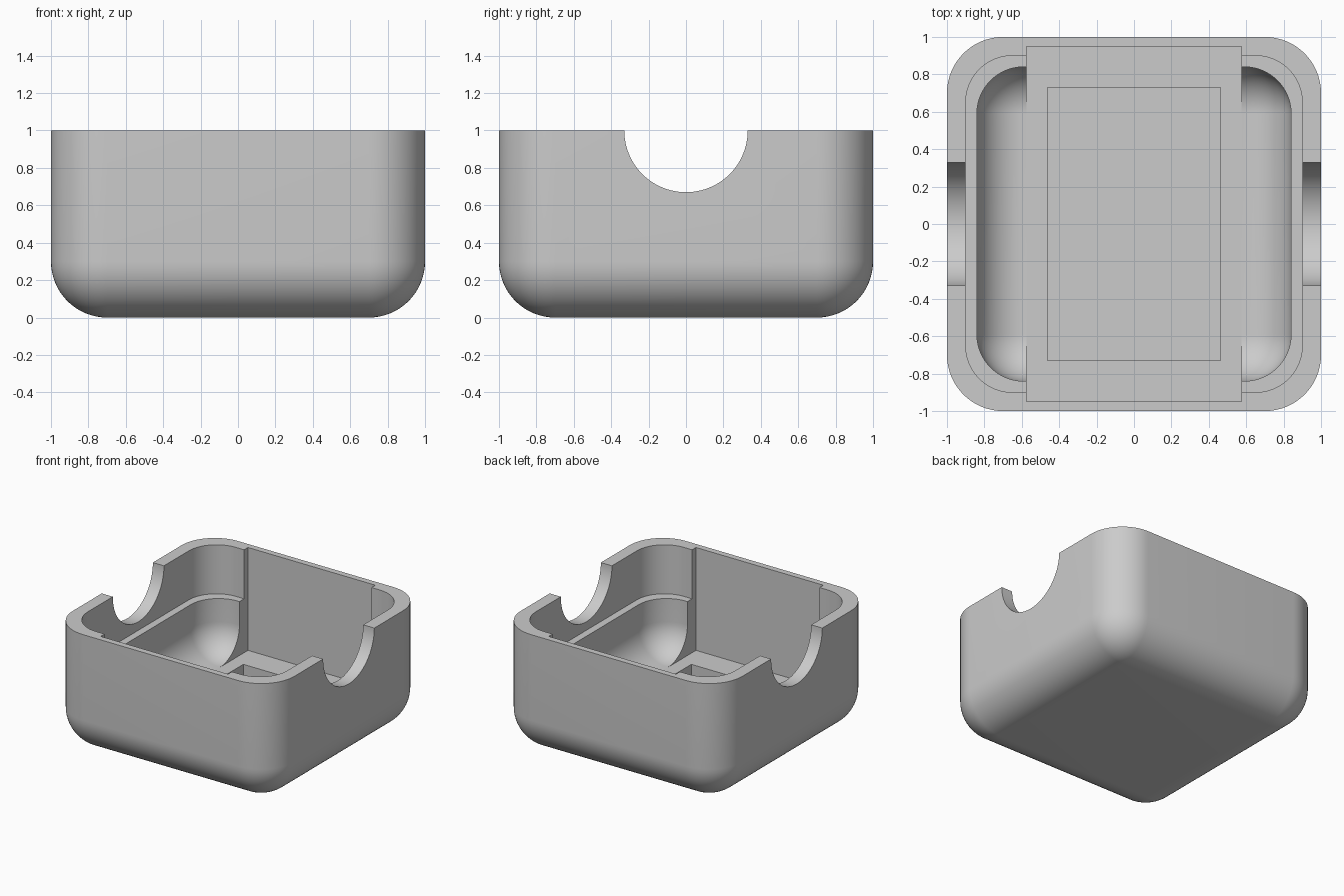
import bpy, bmesh, math

cube = bpy.data.objects.get("Cube")
if cube:
    bpy.data.objects.remove(cube, do_unlink=True)

grey = bpy.data.materials.new("plain_grey")
grey.use_nodes = True
colour = (0.6, 0.6, 0.6, 1)
grey.diffuse_color = colour
grey.node_tree.nodes["Principled BSDF"].inputs["Base Color"].default_value = colour

STEPS = 16


def outline(half, radius):
    """Rounded square, counter-clockwise."""
    points = []
    for quarter in range(4):
        mid = math.pi / 4 + quarter * math.pi / 2
        cx = math.copysign(half - radius, math.cos(mid))
        cy = math.copysign(half - radius, math.sin(mid))
        for i in range(STEPS + 1):
            a = (quarter + i / STEPS) * math.pi / 2
            points.append((cx + radius * math.cos(a), cy + radius * math.sin(a)))
    return points


def rounded_tub(name, half, radius, bottom, top, fillet=True):
    """Solid with rounded upright corners and, if wanted, a rounded bottom edge."""
    rings = []
    if fillet:
        for i in range(STEPS + 1):
            t = i / STEPS * math.pi / 2
            r = radius * math.sin(t)
            rings.append((half - radius + r, r, bottom + radius * (1 - math.cos(t))))
    else:
        rings.append((half, radius, bottom))
    rings.append((half, radius, top))

    bm = bmesh.new()
    loops = [[bm.verts.new((x, y, z)) for x, y in outline(h, r)] for h, r, z in rings]
    n = len(loops[0])
    for low, high in zip(loops, loops[1:]):
        for i in range(n):
            j = (i + 1) % n
            bm.faces.new((low[i], low[j], high[j], high[i]))
    bm.faces.new(loops[0][::-1])
    bm.faces.new(loops[-1])
    bmesh.ops.remove_doubles(bm, verts=bm.verts, dist=1e-5)
    bmesh.ops.recalc_face_normals(bm, faces=bm.faces)
    mesh = bpy.data.meshes.new(name)
    bm.to_mesh(mesh)
    bm.free()
    obj = bpy.data.objects.new(name, mesh)
    bpy.context.collection.objects.link(obj)
    mesh.materials.append(grey)
    return obj


def block(name, half_x, half_y, bottom, top):
    bpy.ops.mesh.primitive_cube_add(size=2, location=(0, 0, (bottom + top) / 2))
    obj = bpy.context.object
    obj.name = name
    obj.scale = (half_x, half_y, (top - bottom) / 2)
    obj.data.materials.append(grey)
    return obj


# Outer body
body = rounded_tub("box_body", 1, 0.3, 0, 1)

# Hollows: lower cavity, stepped rim, wide slot, floor pocket
cutters = [
    rounded_tub("cavity_cutter", 0.84, 0.25, 0.16, 1.2),
    rounded_tub("rim_cutter", 0.9, 0.25, 0.6, 1.3, fillet=False),
    block("slot_cutter", 0.575, 0.95, 0.16, 1.4),
    block("pocket_cutter", 0.463, 0.73, 0.07, 0.5),
]

# Half-round notches through both side walls
bpy.ops.mesh.primitive_cylinder_add(vertices=96, radius=0.33, depth=3,
                                    location=(0, 0, 1), rotation=(0, math.pi / 2, 0))
notch = bpy.context.object
notch.name = "notch_cutter"
notch.data.materials.append(grey)
cutters.append(notch)

bpy.context.view_layer.update()
bpy.ops.object.select_all(action="DESELECT")
body.select_set(True)
bpy.context.view_layer.objects.active = body
for cutter in cutters:
    cutter.hide_render = True
    cut = body.modifiers.new(cutter.name, "BOOLEAN")
    cut.operation = "DIFFERENCE"
    cut.solver = "EXACT"
    cut.object = cutter
    bpy.ops.object.modifier_apply(modifier=cut.name)
for cutter in cutters:
    bpy.data.objects.remove(cutter, do_unlink=True)

bpy.ops.object.shade_smooth_by_angle(angle=math.radians(30))
